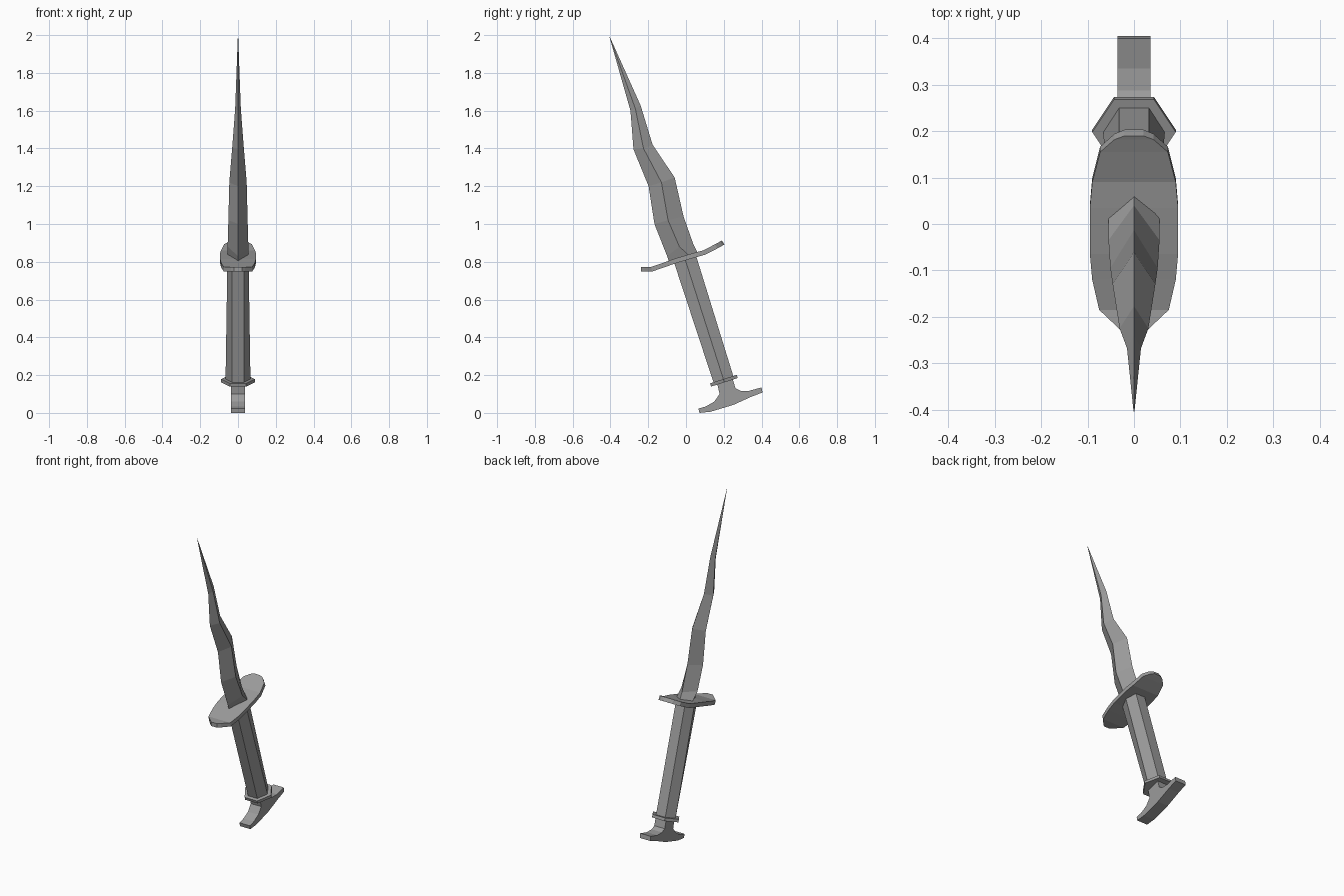
import bpy, bmesh, math
from mathutils import Vector, Matrix

cube = bpy.data.objects.get("Cube")
if cube:
    bpy.data.objects.remove(cube, do_unlink=True)

steel = bpy.data.materials.new("grey_metal")
steel.use_nodes = True
GREY = (0.33, 0.33, 0.33, 1)
steel.diffuse_color = GREY
steel.node_tree.nodes["Principled BSDF"].inputs["Base Color"].default_value = GREY


def loft(name, rings):
    """Skin a row of equal-length point rings and cap both ends."""
    bm = bmesh.new()
    rows = [[bm.verts.new(p) for p in ring] for ring in rings]
    n = len(rows[0])
    for a, b in zip(rows, rows[1:]):
        for i in range(n):
            j = (i + 1) % n
            bm.faces.new((a[i], a[j], b[j], b[i]))
    bm.faces.new(rows[0][::-1])
    bm.faces.new(rows[-1])
    bmesh.ops.remove_doubles(bm, verts=bm.verts, dist=0.0002)
    bmesh.ops.recalc_face_normals(bm, faces=bm.faces)
    mesh = bpy.data.meshes.new(name)
    bm.to_mesh(mesh)
    bm.free()
    mesh.materials.append(steel)
    obj = bpy.data.objects.new(name, mesh)
    bpy.context.collection.objects.link(obj)
    return obj


TILT = Matrix.Rotation(math.radians(17.7), 3, 'X')


def hexagon(center, along, side, flat, depth):
    """Hexagon across the tilted grip, with points at the sides."""
    pts = [(side, 0), (flat, depth), (-flat, depth),
           (-side, 0), (-flat, -depth), (flat, -depth)]
    return [Vector(center) + TILT @ Vector((x, y, along)) for x, y in pts]


# Wavy blade: front edge, side ridge, back edge (y, z) and half width
stations = [
    ((-0.09, 0.80), (0.02, 0.83), (0.06, 0.85), 0.055),
    ((-0.10, 0.83), (-0.035, 0.88), (0.04, 0.89), 0.055),
    ((-0.167, 1.0), (-0.095, 1.02), (-0.013, 1.04), 0.051),
    ((-0.198, 1.20), (-0.13, 1.22), (-0.06, 1.246), 0.046),
    ((-0.278, 1.395), (-0.225, 1.40), (-0.177, 1.42), 0.031),
    ((-0.294, 1.60), (-0.268, 1.61), (-0.24, 1.627), 0.015),
]
rings = [[(0, *f), (w, *s), (0, *b), (-w, *s)] for f, s, b, w in stations]
rings.append([(x, y, 1.99) for x, y in
              [(0, -0.405), (0.001, -0.404), (0, -0.403), (-0.001, -0.404)]])
loft("blade", rings)

# Curved oval guard: y, top height, half width
guard = [(-0.237, 0.773, 0.02), (-0.22, 0.773, 0.038), (-0.185, 0.773, 0.075),
         (-0.12, 0.795, 0.09), (-0.065, 0.815, 0.095), (0.035, 0.845, 0.095),
         (0.09, 0.86, 0.09), (0.155, 0.893, 0.073), (0.182, 0.908, 0.042),
         (0.19, 0.913, 0.02)]
rings = []
for i, (y, z, w) in enumerate(guard):
    y0, z0, _ = guard[max(i - 1, 0)]
    y1, z1, _ = guard[min(i + 1, len(guard) - 1)]
    down = Vector((z1 - z0, y0 - y1)).normalized() * 0.025
    yb, zb = y + down.x, z + down.y
    rings.append([(-w, y, z), (w, y, z), (w, yb, zb), (-w, yb, zb)])
loft("guard", rings)

# Six-sided grip and its collar
foot = (0, 0.199, 0.175)
loft("grip", [hexagon(foot, -0.005, 0.066, 0.032, 0.055),
              hexagon(foot, 0.675, 0.056, 0.032, 0.061)])
loft("collar", [hexagon(foot, -0.014, 0.09, 0.043, 0.074),
                hexagon(foot, 0.004, 0.09, 0.043, 0.074)])

# Anchor-shaped pommel: side profile given widthwise thickness
profile = [(0.165, 0.155), (0.178, 0.10), (0.15, 0.06), (0.105, 0.034),
           (0.066, 0.023), (0.071, 0.0), (0.13, 0.006), (0.25, 0.042),
           (0.345, 0.085), (0.405, 0.108), (0.40, 0.135), (0.335, 0.117),
           (0.288, 0.117), (0.262, 0.13), (0.247, 0.18)]
loft("pommel", [[(x, y, z) for y, z in profile] for x in (-0.036, 0.036)])
